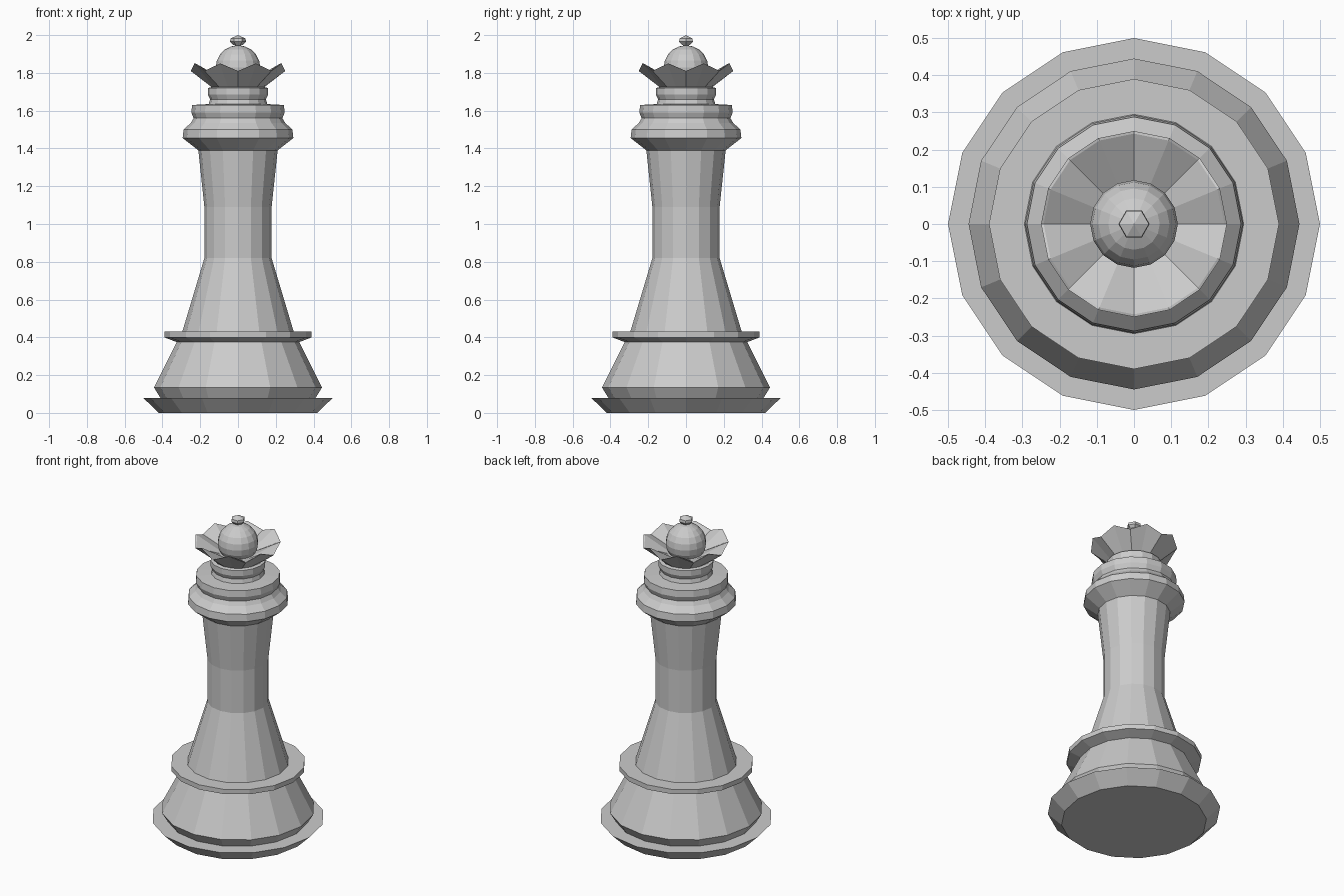
import bpy, bmesh
from math import sin, cos, pi

if "Cube" in bpy.data.objects:
    bpy.data.objects.remove(bpy.data.objects["Cube"])


def lathe(name, profile, sides=16, wave=None):
    """Spin (radius, z) points round z; wave maps point index -> z drop on even spokes."""
    wave = wave or {}
    bm = bmesh.new()
    rings = []
    for k, (r, z) in enumerate(profile):
        if r == 0:
            rings.append([bm.verts.new((0, 0, z))] * sides)
            continue
        rings.append([bm.verts.new((r * cos(2 * pi * i / sides), r * sin(2 * pi * i / sides),
                                    z - (wave.get(k, 0) if i % 2 == 0 else 0)))
                      for i in range(sides)])
    for a, b in zip(rings, rings[1:]):
        for i in range(sides):
            j = (i + 1) % sides
            face = list(dict.fromkeys((a[i], a[j], b[j], b[i])))
            bm.faces.new(face)
    # flat caps on open ends
    if profile[0][0] > 0:
        bm.faces.new(rings[0][::-1])
    if profile[-1][0] > 0:
        bm.faces.new(rings[-1])
    bmesh.ops.recalc_face_normals(bm, faces=bm.faces)
    mesh = bpy.data.meshes.new(name)
    bm.to_mesh(mesh)
    bm.free()
    obj = bpy.data.objects.new(name, mesh)
    bpy.context.collection.objects.link(obj)
    return obj


# Foot, flared skirt and its ledge
lathe("base", [(0.42, 0), (0.50, 0.078), (0.41, 0.078), (0.445, 0.135),
               (0.325, 0.375), (0.39, 0.40), (0.39, 0.43), (0.295, 0.43)])

# Waisted column
lathe("column", [(0.295, 0.43), (0.178, 0.82), (0.178, 1.09), (0.21, 1.39)])

# Stepped collar and neck
lathe("collar", [(0.21, 1.39), (0.293, 1.455), (0.288, 1.50), (0.25, 1.535),
                 (0.235, 1.56), (0.247, 1.59), (0.243, 1.63), (0.155, 1.635),
                 (0.148, 1.66), (0.16, 1.685), (0.16, 1.72), (0.14, 1.725)])

# Crown with alternating points and notches, dished inside
lathe("crown", [(0.14, 1.725), (0.25, 1.85), (0.243, 1.85), (0.11, 1.765)],
      wave={1: 0.04, 2: 0.04})

# Domed head
R, C = 0.118, 1.828
dome = [(R * cos(t * pi / 10), C + R * sin(t * pi / 10)) for t in range(-4, 5)]
lathe("dome", dome + [(0, C + R)])

# Small faceted finial
lathe("finial", [(0, 1.94), (0.025, 1.948), (0.042, 1.965), (0.04, 1.982), (0, 2.0)], sides=6)
